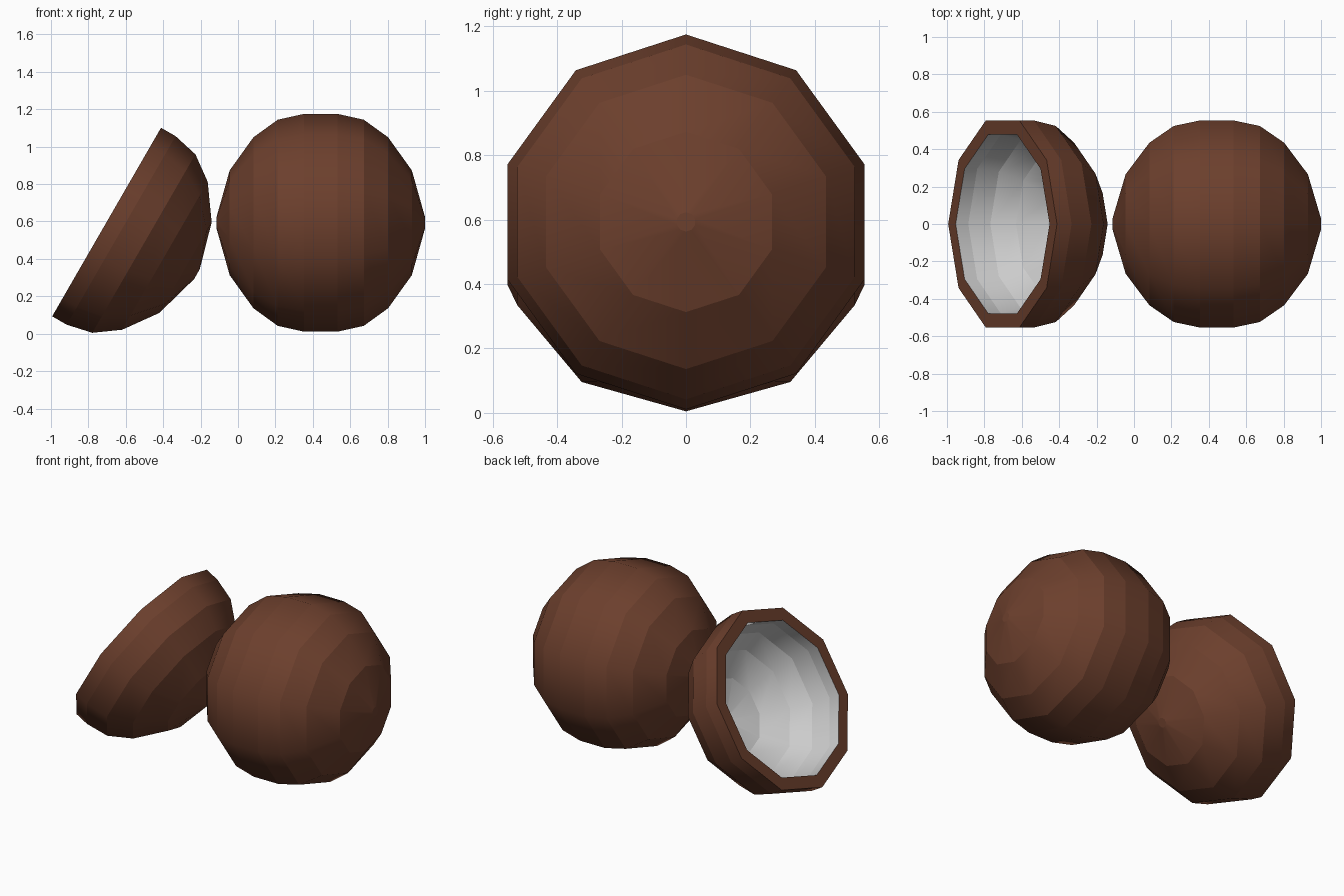
import bpy, bmesh, math

if "Cube" in bpy.data.objects:
    bpy.data.objects.remove(bpy.data.objects["Cube"])

SIDES = 10
# Half profile: (distance along axis, radius) from equator to pole
HALF = [(0.09, 0.582), (0.23, 0.551), (0.36, 0.457), (0.487, 0.28), (0.5575, 0.03)]

brown = bpy.data.materials.new("coconut_husk_brown")
brown.diffuse_color = (0.15, 0.05, 0.026, 1)
brown.use_nodes = True
brown.node_tree.nodes["Principled BSDF"].inputs["Base Color"].default_value = brown.diffuse_color


def lathe(name, profile, location, tilt=0, material=None, cap_start=True, cap_end=True):
    """Spin a profile around the x axis, one ring of SIDES points per profile point."""
    bm = bmesh.new()
    rings = []
    for d, r in profile:
        angles = [2 * math.pi * i / SIDES for i in range(SIDES)]
        rings.append([bm.verts.new((d, -r * math.sin(a), r * math.cos(a))) for a in angles])
    for a, b in zip(rings, rings[1:]):
        for i in range(SIDES):
            j = (i + 1) % SIDES
            bm.faces.new((a[i], a[j], b[j], b[i]))
    if cap_start:
        bm.faces.new(rings[0][::-1])
    if cap_end:
        bm.faces.new(rings[-1])
    # Smooth around each band, crisp edges between bands
    for f in bm.faces:
        f.smooth = True
    for e in bm.edges:
        if abs(e.verts[0].co.x - e.verts[1].co.x) < 1e-5:
            e.smooth = False
    # Orient outward from the revolved profile direction
    first = bm.faces[:] and next(iter(bm.faces))
    first.normal_update()
    c = first.calc_center_median()
    outward = first.normal.y * c.y + first.normal.z * c.z > 0
    if outward != (name != "coconut_meat"):
        bmesh.ops.reverse_faces(bm, faces=bm.faces[:])
    mesh = bpy.data.meshes.new(name)
    bm.to_mesh(mesh)
    bm.free()
    if material:
        mesh.materials.append(material)
    obj = bpy.data.objects.new(name, mesh)
    obj.location = location
    obj.rotation_euler = (0, tilt, 0)
    bpy.context.collection.objects.link(obj)
    return obj


# Whole coconut
mirrored = [(-d, r) for d, r in reversed(HALF)]
lathe("whole_coconut", mirrored + HALF, (0.4425, 0, 0.593), material=brown)

# Split half: outer shell, flat rim and pale inner bowl
half_at = (-0.7025, 0, 0.597)
tilt = math.radians(30)
RIM, INNER = 0.582, 0.502
k = INNER / RIM
shell = lathe("half_coconut_shell", [(0, RIM)] + HALF, half_at, tilt, brown, cap_start=False)
rim = lathe("half_coconut_rim", [(0, INNER), (0, RIM)], half_at, tilt, brown, False, False)
for f in rim.data.polygons:
    f.use_smooth = False
if rim.data.polygons[0].normal.x > 0:
    rim.data.flip_normals()
lathe("coconut_meat", [(0, INNER)] + [(d * k, r * k) for d, r in HALF], half_at, tilt,
      cap_start=False)
